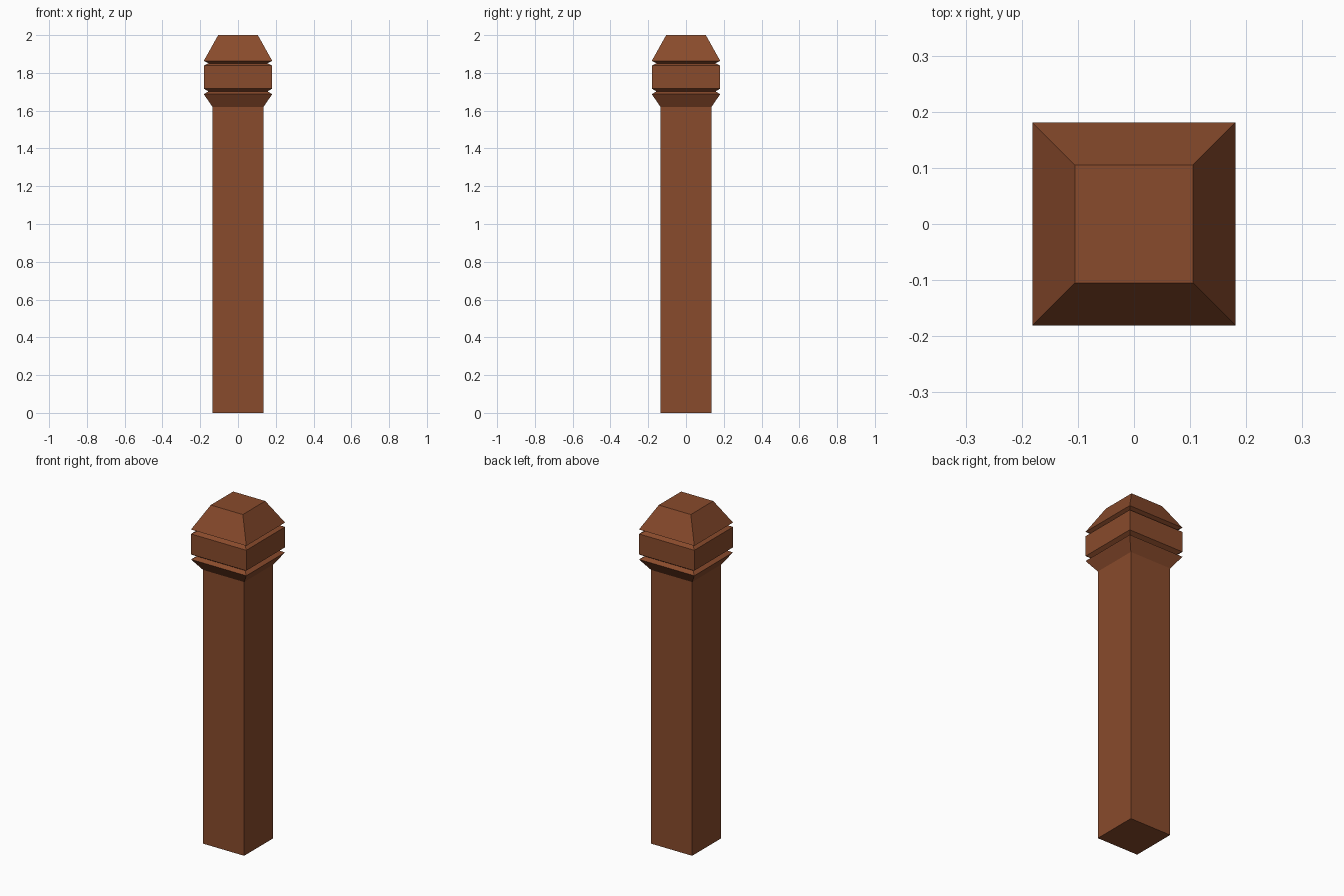
import bpy, bmesh

if "Cube" in bpy.data.objects:
    bpy.data.objects.remove(bpy.data.objects["Cube"])

mat = bpy.data.materials.new("brown_wood")
mat.diffuse_color = (0.25, 0.07, 0.025, 1)
mat.use_nodes = True
mat.node_tree.nodes["Principled BSDF"].inputs["Base Color"].default_value = mat.diffuse_color


def square_post(name, profile):
    """Stack square rings (half width, height) into one closed solid."""
    bm = bmesh.new()
    rings = [[bm.verts.new((sx * r, sy * r, z))
              for sx, sy in ((-1, -1), (1, -1), (1, 1), (-1, 1))]
             for r, z in profile]
    for low, high in zip(rings, rings[1:]):
        for i in range(4):
            j = (i + 1) % 4
            bm.faces.new((low[i], low[j], high[j], high[i]))
    bm.faces.new(rings[0][::-1])
    bm.faces.new(rings[-1])
    mesh = bpy.data.meshes.new(name)
    bm.to_mesh(mesh)
    bm.free()
    mesh.materials.append(mat)
    obj = bpy.data.objects.new(name, mesh)
    bpy.context.collection.objects.link(obj)
    return obj


# Shaft, flared collar, V groove, band, V groove, tapered cap
square_post("post", [
    (0.135, 0), (0.135, 1.62),
    (0.181, 1.687), (0.157, 1.702),
    (0.181, 1.717), (0.181, 1.838),
    (0.157, 1.851), (0.181, 1.864),
    (0.105, 2.0),
])
